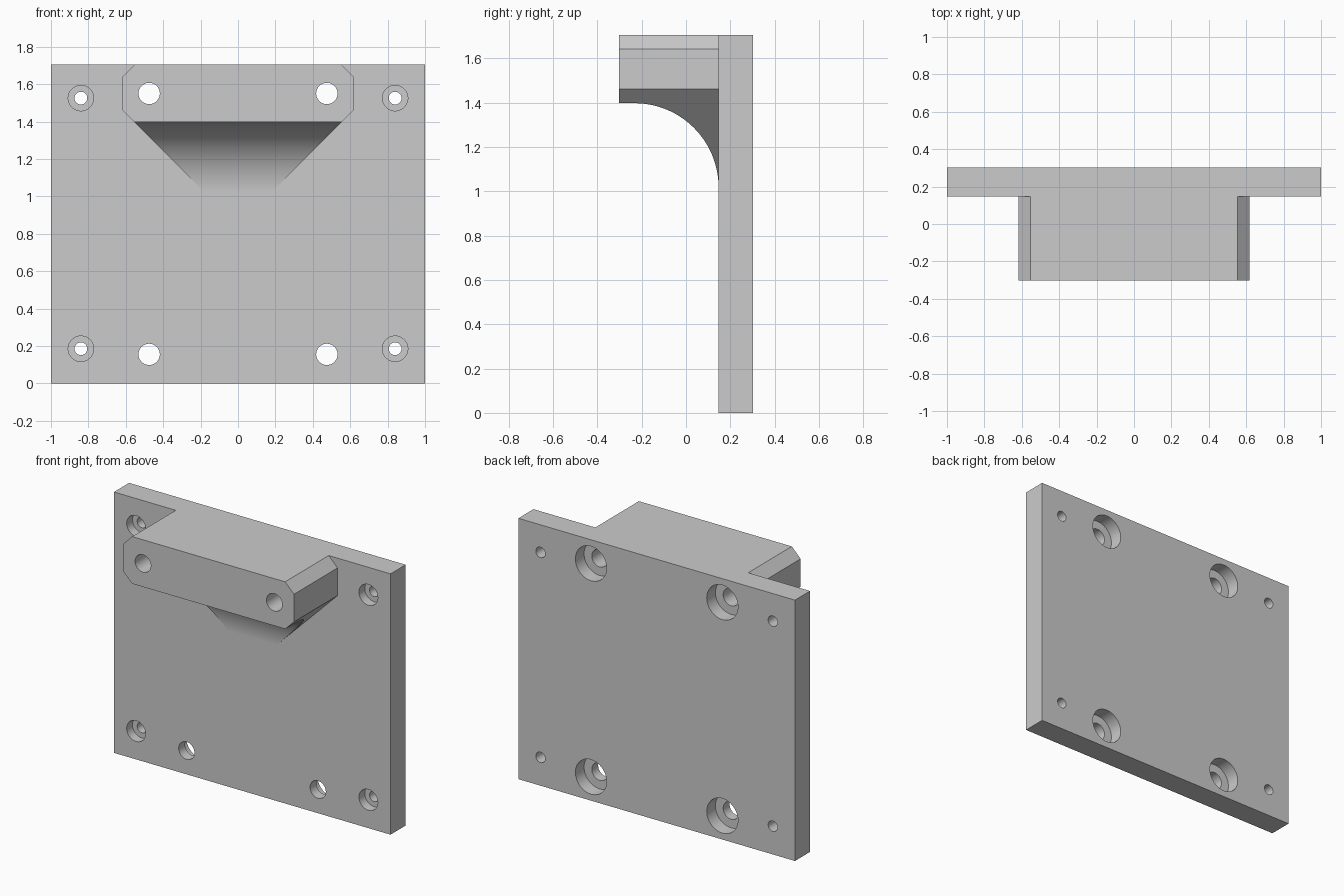
import bpy, bmesh, math
from mathutils import Matrix

if "Cube" in bpy.data.objects:
    bpy.data.objects.remove(bpy.data.objects["Cube"], do_unlink=True)

W, H = 1.0, 1.705                  # plate half width, height
BACK, FACE, NOSE = 0.303, 0.147, -0.303   # y of plate back, plate face, block nose

grey = bpy.data.materials.new("plain grey")
grey.use_nodes = True
colour = (0.6, 0.6, 0.6, 1)
grey.diffuse_color = colour
grey.node_tree.nodes["Principled BSDF"].inputs["Base Color"].default_value = colour


def make_object(name, bm):
    bmesh.ops.recalc_face_normals(bm, faces=bm.faces)
    mesh = bpy.data.meshes.new(name)
    bm.to_mesh(mesh)
    bm.free()
    mesh.materials.append(grey)
    obj = bpy.data.objects.new(name, mesh)
    bpy.context.collection.objects.link(obj)
    return obj


def prism(name, points, offset):
    """Extrude a closed outline of 3D points along an offset."""
    bm = bmesh.new()
    face = bm.faces.new([bm.verts.new(p) for p in points])
    new = bmesh.ops.extrude_face_region(bm, geom=[face])["geom"]
    bmesh.ops.translate(bm, vec=offset,
                        verts=[v for v in new if isinstance(v, bmesh.types.BMVert)])
    return make_object(name, bm)


def drill(x, z, radius, y0, y1):
    """Cylinder along y, used as a cutter."""
    bm = bmesh.new()
    bmesh.ops.create_cone(bm, cap_ends=True, segments=48, radius1=radius,
                          radius2=radius, depth=y1 - y0,
                          matrix=Matrix.Translation((x, (y0 + y1) / 2, z))
                          @ Matrix.Rotation(math.pi / 2, 4, 'X'))
    return make_object("drill_cutter", bm)


def boolean(target, other, operation):
    """Apply a boolean and remove the helper."""
    other.hide_render = True
    mod = target.modifiers.new(operation.lower(), 'BOOLEAN')
    mod.operation, mod.object, mod.solver = operation, other, 'EXACT'
    bpy.context.view_layer.objects.active = target
    bpy.ops.object.modifier_apply(modifier=mod.name)
    bpy.data.objects.remove(other, do_unlink=True)


# Back plate
plate = prism("mounting_plate", [(-W, FACE, 0), (W, FACE, 0), (W, FACE, H), (-W, FACE, H)],
              (0, BACK - FACE, 0))

# Block with a curved underside that sweeps down into the plate
inside = FACE + 0.06
under, radius = 1.397, 0.38
cy, cz = FACE - radius, under - radius
side = [(NOSE, H), (NOSE, under)]
side += [(cy + radius * math.sin(a), cz + radius * math.cos(a))
         for a in (math.pi / 2 * i / 32 for i in range(33))]
side += [(inside, cz), (inside, H)]
block = prism("support_block", [(-0.8, y, z) for y, z in side], (1.6, 0, 0))

# Chamfered front outline, the lower 45 degree cut trims the gusset too
half = [(0.617, 1.46), (0.617, H - 0.064), (0.553, H)]
low = (0.617 - (1.46 - 0.95), 0.95)
outline = [low] + half + [(-x, z) for x, z in reversed(half)] + [(-low[0], low[1])]
trim = prism("outline_cutter", [(x, -0.5, z) for x, z in outline], (0, 1, 0))
boolean(block, trim, 'INTERSECT')
boolean(plate, block, 'UNION')

# Counterbored holes: small ones sunk from the front, large ones from the back
for sx in (-1, 1):
    for z in (0.185, 1.525):
        boolean(plate, drill(sx * 0.84, z, 0.034, 0, 0.5), 'DIFFERENCE')
        boolean(plate, drill(sx * 0.84, z, 0.068, 0, FACE + 0.06), 'DIFFERENCE')
    for z in (0.155, 1.55):
        boolean(plate, drill(sx * 0.475, z, 0.057, -0.5, 0.5), 'DIFFERENCE')
        boolean(plate, drill(sx * 0.475, z, 0.113, BACK - 0.09, 0.5), 'DIFFERENCE')
plate.name = "mounting_bracket"

# Smooth the curves, keep flat faces flat
bpy.ops.object.select_all(action='DESELECT')
plate.select_set(True)
bpy.context.view_layer.objects.active = plate
bpy.ops.object.shade_smooth_by_angle(angle=math.radians(25))
weighted = plate.modifiers.new("flat_normals", 'WEIGHTED_NORMAL')
weighted.keep_sharp = True
